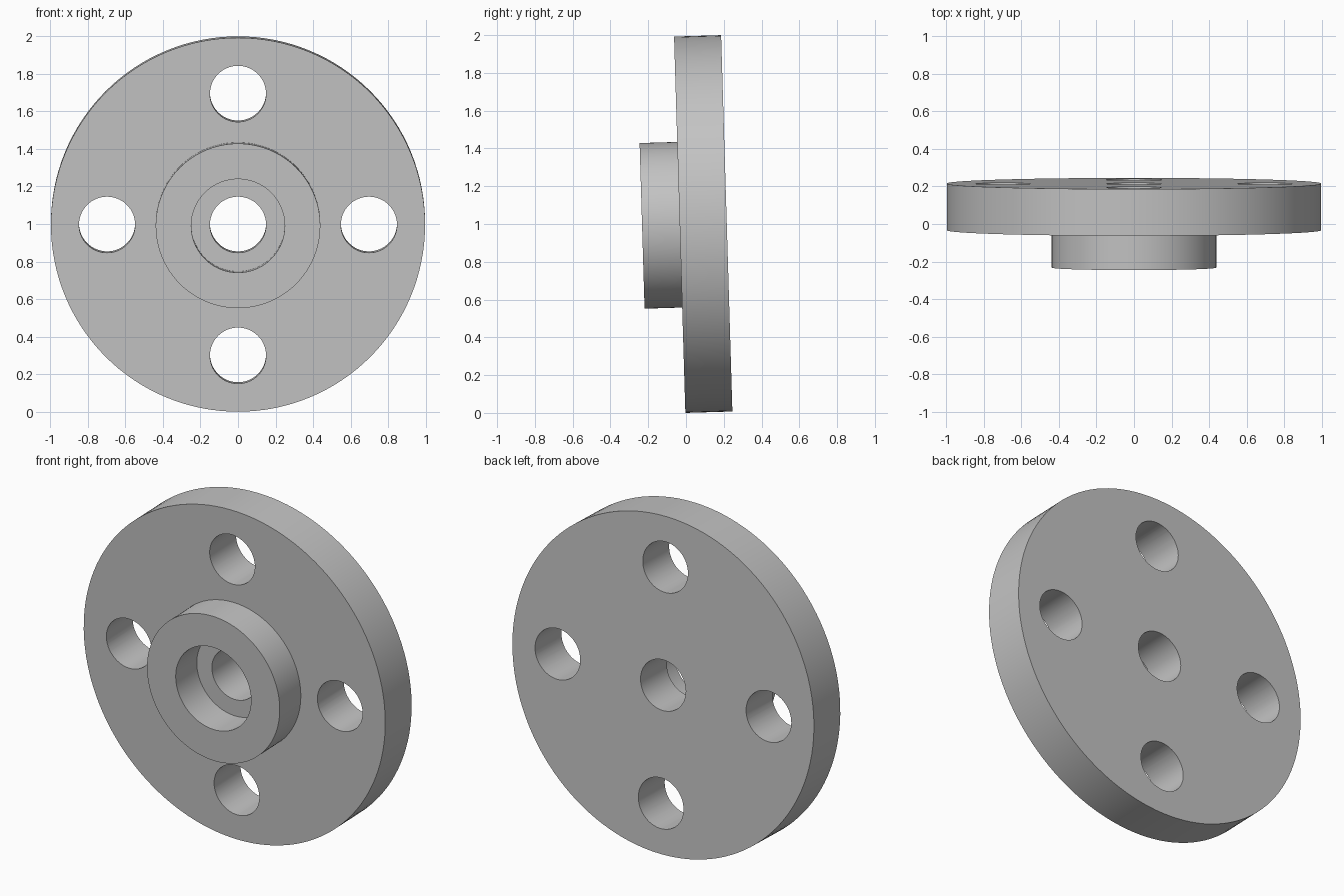
import bpy, bmesh, math
from mathutils import Matrix, Vector

cube = bpy.data.objects.get("Cube")
if cube:
    bpy.data.objects.remove(cube, do_unlink=True)

SEGMENTS = 128
R = 0.9966             # disc radius
THICK = 0.25 * R       # disc thickness
HUB_LEN = 0.2 * R      # hub length in front of the disc
HUB_R, RECESS_R, HOLE_R = 0.44 * R, 0.25 * R, 0.15 * R
BOLT_CIRCLE = 0.7 * R
TILT = 0.03            # slight forward lean

steel = bpy.data.materials.new("grey steel")
steel.use_nodes = True
grey = (0.55, 0.55, 0.55, 1)
steel.diffuse_color = grey
steel.node_tree.nodes["Principled BSDF"].inputs["Base Color"].default_value = grey


def add_object(name, bm):
    bmesh.ops.recalc_face_normals(bm, faces=bm.faces)
    mesh = bpy.data.meshes.new(name)
    bm.to_mesh(mesh)
    bm.free()
    mesh.materials.append(steel)
    obj = bpy.data.objects.new(name, mesh)
    bpy.context.collection.objects.link(obj)
    return obj


# Flange: closed profile (radius, height along axis) turned about z, hub upward
profile = [(HOLE_R, -THICK), (R, -THICK), (R, 0), (HUB_R, 0), (HUB_R, HUB_LEN),
           (RECESS_R, HUB_LEN), (RECESS_R, 0), (HOLE_R, 0)]
bm = bmesh.new()
verts = [bm.verts.new((r, 0, z)) for r, z in profile]
edges = [bm.edges.new((v, verts[i - 1])) for i, v in enumerate(verts)]
bmesh.ops.spin(bm, geom=verts + edges, cent=(0, 0, 0), axis=(0, 0, 1),
               angle=math.tau, steps=SEGMENTS, use_merge=True)
bmesh.ops.remove_doubles(bm, verts=bm.verts, dist=1e-5)
flange = add_object("flange", bm)

# Four bolt holes
bm = bmesh.new()
for i in range(4):
    place = Matrix.Rotation(i * math.pi / 2, 4, "Z") @ Matrix.Translation((BOLT_CIRCLE, 0, -THICK / 2))
    bmesh.ops.create_cone(bm, cap_ends=True, segments=64, radius1=HOLE_R,
                          radius2=HOLE_R, depth=THICK * 2, matrix=place)
cutter = add_object("bolt_hole_cutter", bm)
cutter.hide_render = True

cut = flange.modifiers.new("bolt holes", "BOOLEAN")
cut.operation = "DIFFERENCE"
cut.solver = "EXACT"
cut.object = cutter
bpy.ops.object.select_all(action="DESELECT")
flange.select_set(True)
bpy.context.view_layer.objects.active = flange
bpy.ops.object.modifier_apply(modifier=cut.name)
bpy.data.objects.remove(cutter, do_unlink=True)

# Stand upright with the hub to the front, leaning slightly forward
turn = Matrix.Rotation(math.pi / 2 + TILT, 4, "X")
flange.data.transform(turn)
lows = [min(v.co[a] for v in flange.data.vertices) for a in range(3)]
highs = [max(v.co[a] for v in flange.data.vertices) for a in range(3)]
shift = Vector((0, -(lows[1] + highs[1]) / 2, -lows[2]))
flange.data.transform(Matrix.Translation(shift))
bpy.ops.object.shade_smooth_by_angle(angle=math.radians(30))
